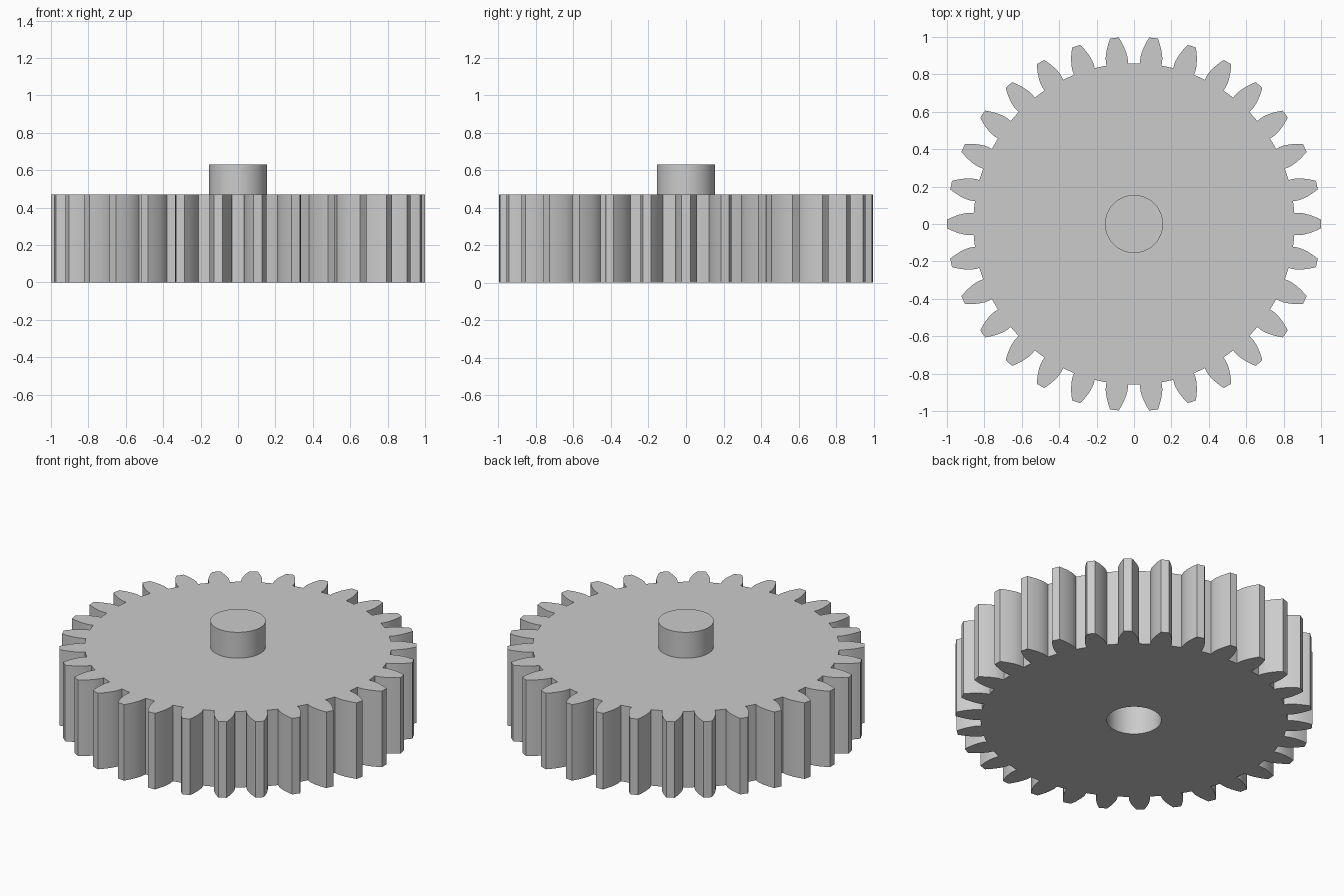
import bpy
import bmesh
from math import acos, cos, pi, radians, sin, tan

TEETH = 30
TIP, PITCH, ROOT = 1.0, 0.9375, 0.859
BASE = PITCH * cos(radians(20))
HEIGHT = 0.47
PEG_RADIUS, PEG_TOP = 0.155, 0.63
SOCKET_RADIUS, SOCKET_DEPTH = 0.153, 0.19
FLANK_STEPS, ROUND_STEPS = 6, 64

cube = bpy.data.objects.get("Cube")
if cube:
    bpy.data.objects.remove(cube, do_unlink=True)

grey = bpy.data.materials.new("plain_grey")
grey.use_nodes = True
colour = (0.6, 0.6, 0.6, 1)
grey.diffuse_color = colour
grey.node_tree.nodes["Principled BSDF"].inputs["Base Color"].default_value = colour


def polar(r, a):
    return (r * cos(a), r * sin(a))


def involute(angle):
    return tan(angle) - angle


def half_angle(r):
    """Half the angular thickness of a tooth at radius r."""
    pressure = acos(min(1, BASE / r)) if r > BASE else 0
    return pi / (2 * TEETH) + involute(radians(20)) - involute(pressure)


def gear_outline():
    radii = [ROOT] + [BASE + (TIP - BASE) * i / FLANK_STEPS for i in range(FLANK_STEPS + 1)]
    points = []
    for t in range(TEETH):
        middle = 2 * pi * t / TEETH
        points += [polar(r, middle - half_angle(r)) for r in radii]
        points += [polar(r, middle + half_angle(r)) for r in reversed(radii)]
        # middle of the valley floor
        points.append(polar(ROOT, middle + pi / TEETH))
    return points


def circle(r):
    return [polar(r, 2 * pi * i / ROUND_STEPS) for i in range(ROUND_STEPS)]


def ring(bm, points, z):
    return [bm.verts.new((x, y, z)) for x, y in points]


def wall(bm, low, high):
    n = len(low)
    for i in range(n):
        j = (i + 1) % n
        bm.faces.new((low[i], low[j], high[j], high[i]))


def finish(bm, name):
    bmesh.ops.recalc_face_normals(bm, faces=bm.faces)
    mesh = bpy.data.meshes.new(name)
    bm.to_mesh(mesh)
    bm.free()
    mesh.materials.append(grey)
    obj = bpy.data.objects.new(name, mesh)
    bpy.context.collection.objects.link(obj)
    bpy.ops.object.select_all(action="DESELECT")
    obj.select_set(True)
    bpy.context.view_layer.objects.active = obj
    bpy.ops.object.shade_smooth_by_angle(angle=radians(30))


# Toothed wheel with a blind socket underneath
bm = bmesh.new()
outline = gear_outline()
bottom, top = ring(bm, outline, 0), ring(bm, outline, HEIGHT)
wall(bm, bottom, top)
bm.faces.new(top)
mouth = ring(bm, circle(SOCKET_RADIUS), 0)
socket_end = ring(bm, circle(SOCKET_RADIUS), SOCKET_DEPTH)
wall(bm, mouth, socket_end)
bm.faces.new(socket_end)
rims = [bm.edges.get((loop[i - 1], loop[i])) for loop in (bottom, mouth) for i in range(len(loop))]
bmesh.ops.triangle_fill(bm, edges=rims, use_beauty=True, normal=(0, 0, -1))
finish(bm, "gear_wheel")

# Round peg on the upper face
bm = bmesh.new()
peg_low, peg_high = ring(bm, circle(PEG_RADIUS), HEIGHT), ring(bm, circle(PEG_RADIUS), PEG_TOP)
wall(bm, peg_low, peg_high)
bm.faces.new(peg_high)
finish(bm, "centre_peg")
